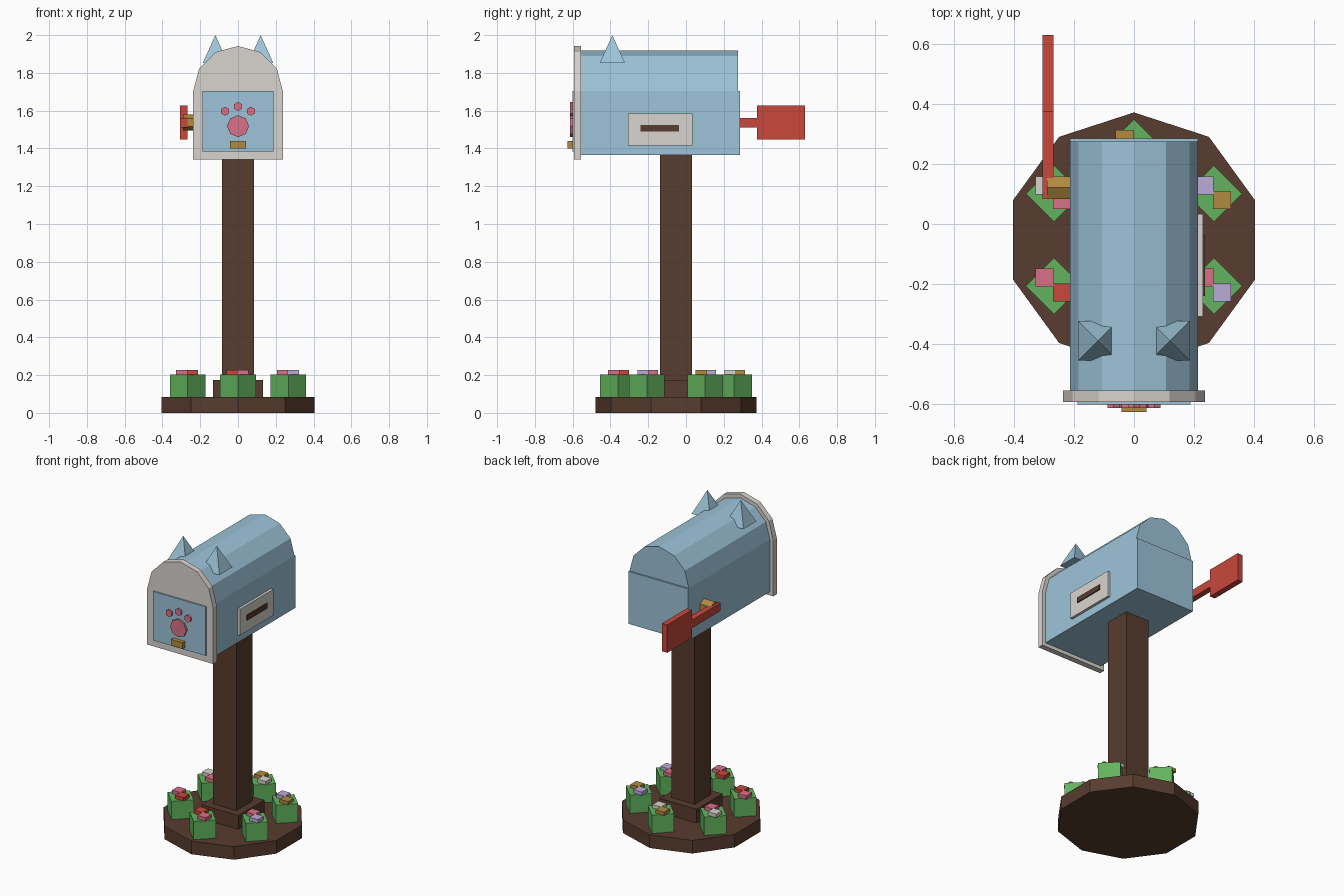
import bpy, bmesh, math
from mathutils import Matrix, Euler, Vector

if "Cube" in bpy.data.objects:
    bpy.data.objects.remove(bpy.data.objects["Cube"])


def material(name, r, g, b):
    m = bpy.data.materials.new(name)
    lin = [((c / 255 + 0.055) / 1.055) ** 2.4 for c in (r, g, b)]
    m.diffuse_color = (*lin, 1)
    m.use_nodes = True
    m.node_tree.nodes["Principled BSDF"].inputs["Base Color"].default_value = m.diffuse_color
    return m


BLUE = material("sky_blue", 157, 196, 217)
WHITE = material("warm_white", 217, 212, 206)
BROWN = material("dark_brown", 88, 60, 46)
PINK = material("rose_pink", 216, 113, 135)
GOLD = material("old_gold", 178, 138, 64)
GREEN = material("leaf_green", 98, 179, 94)
RED = material("flag_red", 200, 72, 60)
LILAC = material("lilac", 188, 171, 216)


def finish(bm, name, mat):
    bmesh.ops.recalc_face_normals(bm, faces=bm.faces)
    me = bpy.data.meshes.new(name)
    bm.to_mesh(me)
    bm.free()
    me.materials.append(mat)
    ob = bpy.data.objects.new(name, me)
    bpy.context.collection.objects.link(ob)
    return ob


def box(name, mat, x, y, z, turn=0):
    """Box from (min, max) ranges, optionally turned about its own z axis."""
    bm = bmesh.new()
    bmesh.ops.create_cube(bm, size=1)
    mid = Vector([(a + b) / 2 for a, b in (x, y, z)])
    size = [b - a for a, b in (x, y, z)]
    bm.transform(Matrix.Translation(mid) @ Matrix.Rotation(turn, 4, 'Z')
                 @ Matrix.Diagonal((*size, 1)))
    return finish(bm, name, mat)


def prism(name, mat, sides, r, depth, loc, rot=(0, 0, 0), r_top=None):
    """Regular prism or cone centred on loc, first corner on local +y."""
    bm = bmesh.new()
    bmesh.ops.create_cone(bm, cap_ends=True, segments=sides, radius1=r,
                          radius2=r if r_top is None else r_top, depth=depth)
    bmesh.ops.remove_doubles(bm, verts=bm.verts, dist=1e-5)
    turn = Euler([math.radians(a) for a in rot]).to_matrix().to_4x4()
    bm.transform(Matrix.Translation(loc) @ turn)
    return finish(bm, name, mat)


ALONG_Y = (90, 0, 0)
ALONG_X = (90, 0, 90)
CY = -0.053          # post and base centre
ARCH_Z = 1.705       # where the rounded top begins

# Ground base, collar and post
prism("base", BROWN, 10, 0.425, 0.085, (0, CY, 0.0425))
box("post_collar", BROWN, (-0.133, 0.133), (CY - 0.133, CY + 0.133), (0.08, 0.175))
box("post", BROWN, (-0.084, 0.084), (CY - 0.084, CY + 0.084), (0.085, 1.37))

# Mailbox body: box with a twelve-sided round top
box("body", BLUE, (-0.213, 0.213), (-0.57, 0.285), (1.365, ARCH_Z))
prism("body_roof", BLUE, 12, 0.213, 0.845, (0, -0.1475, ARCH_Z), ALONG_Y)

# Front rim: arched plate
R = 0.237
outline = [(-R, 1.342), (R, 1.342)]
outline += [(R * math.cos(math.radians(a)), ARCH_Z + R * math.sin(math.radians(a)))
            for a in range(0, 181, 30)]
bm = bmesh.new()
face = bm.faces.new([bm.verts.new((x, -0.593, z)) for x, z in outline])
ext = bmesh.ops.extrude_face_region(bm, geom=[face])
bmesh.ops.translate(bm, vec=(0, 0.037, 0),
                    verts=[v for v in ext["geom"] if isinstance(v, bmesh.types.BMVert)])
finish(bm, "front_rim", WHITE)

# Door with paw print and pull
box("door", BLUE, (-0.188, 0.188), (-0.602, -0.585), (1.385, 1.703))
prism("paw_pad", PINK, 8, 0.058, 0.02, (0, -0.604, 1.518), ALONG_Y)
for i, (x, z) in enumerate([(-0.068, 1.597), (0, 1.622), (0.068, 1.597)]):
    prism(f"paw_toe_{i}", PINK, 6, 0.024, 0.02, (x, -0.604, z), ALONG_Y)
box("door_pull", GOLD, (-0.042, 0.042), (-0.627, -0.595), (1.40, 1.44))

# Ears
for side, s in (("left", -1), ("right", 1)):
    prism(f"{side}_ear", BLUE, 4, 0.066 * math.sqrt(2), 0.147,
          (s * 0.12, -0.39, 1.9265), (0, 0, 45), r_top=0)

# Letter slot on the right side
box("slot_plate", WHITE, (0.2, 0.23), (-0.308, 0.034), (1.416, 1.586))
box("slot", BROWN, (0.22, 0.237), (-0.24, -0.036), (1.49, 1.523))

# Flag on the left side
prism("flag_hinge", GOLD, 6, 0.043, 0.09, (-0.245, 0.121, 1.538), ALONG_X)
box("flag_arm", RED, (-0.306, -0.268), (0.083, 0.39), (1.51, 1.562))
box("flag", RED, (-0.306, -0.268), (0.375, 0.63), (1.447, 1.628))

# Ring of bushes, each with two flowers
petals = [LILAC, GOLD, WHITE, PINK, RED, PINK]
for k in range(6):
    a = math.radians(30 + 60 * k)
    x, y = 0.308 * math.cos(a), CY + 0.308 * math.sin(a)
    h = 0.0665
    box(f"bush_{k}", GREEN, (x - h, x + h), (y - h, y + h), (0.08, 0.204), math.pi / 4)
    for j, (dx, dy) in enumerate([(-0.031, 0.028), (0.026, -0.021)]):
        mat = petals[(k + j) % 6]
        fx, fy = x + dx, y + dy
        box(f"flower_{k}_{j}", mat, (fx - 0.03, fx + 0.03), (fy - 0.03, fy + 0.03),
            (0.203, 0.226))
        box(f"flower_stem_{k}_{j}", mat, (fx - 0.01, fx + 0.01), (fy - 0.01, fy + 0.01),
            (0.17, 0.21))
